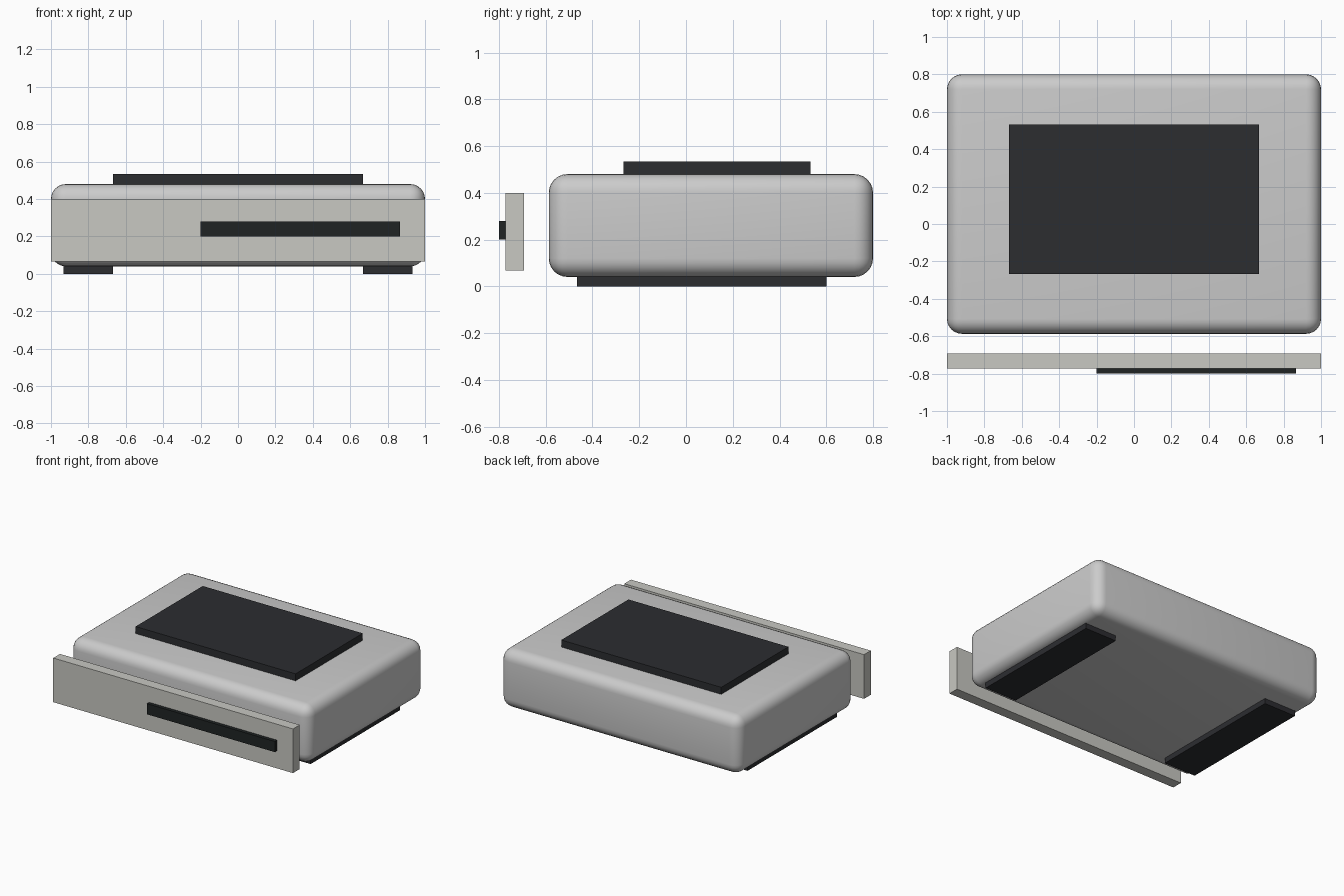
import bpy

if "Cube" in bpy.data.objects:
    bpy.data.objects.remove(bpy.data.objects["Cube"])


def material(name, color):
    mat = bpy.data.materials.new(name)
    mat.diffuse_color = (*color, 1)
    mat.use_nodes = True
    mat.node_tree.nodes["Principled BSDF"].inputs["Base Color"].default_value = mat.diffuse_color
    return mat


def box(name, low, high, mat=None):
    """Box between two opposite corners."""
    bpy.ops.mesh.primitive_cube_add(size=1)
    ob = bpy.context.object
    ob.name = name
    ob.location = [(a + b) / 2 for a, b in zip(low, high)]
    ob.scale = [b - a for a, b in zip(low, high)]
    bpy.ops.object.transform_apply(location=False, rotation=False, scale=True)
    if mat:
        ob.data.materials.append(mat)
    return ob


dark = material("dark_rubber", (0.025, 0.026, 0.03))
black = material("slot_black", (0.014, 0.017, 0.017))
pale = material("pale_panel", (0.58, 0.58, 0.54))

# Rounded main housing
body = box("body", (-1, -0.587, 0.04), (1, 0.8, 0.48))
bevel = body.modifiers.new("rounding", 'BEVEL')
bevel.width = 0.08
bevel.segments = 6
bpy.ops.object.modifier_apply(modifier=bevel.name)
bpy.ops.object.shade_smooth_by_angle()

# Raised pad on the lid
box("top_pad", (-0.667, -0.267, 0.48), (0.667, 0.533, 0.533), dark)

# Detached front panel with its slot
box("front_panel", (-1, -0.773, 0.067), (1, -0.693, 0.4), pale)
box("front_slot", (-0.2, -0.8, 0.2), (0.867, -0.747, 0.28), black)

# Long feet on both sides
for side, x in (("left", -0.8), ("right", 0.8)):
    box(side + "_foot", (x - 0.133, -0.467, 0), (x + 0.133, 0.6, 0.053), dark)
